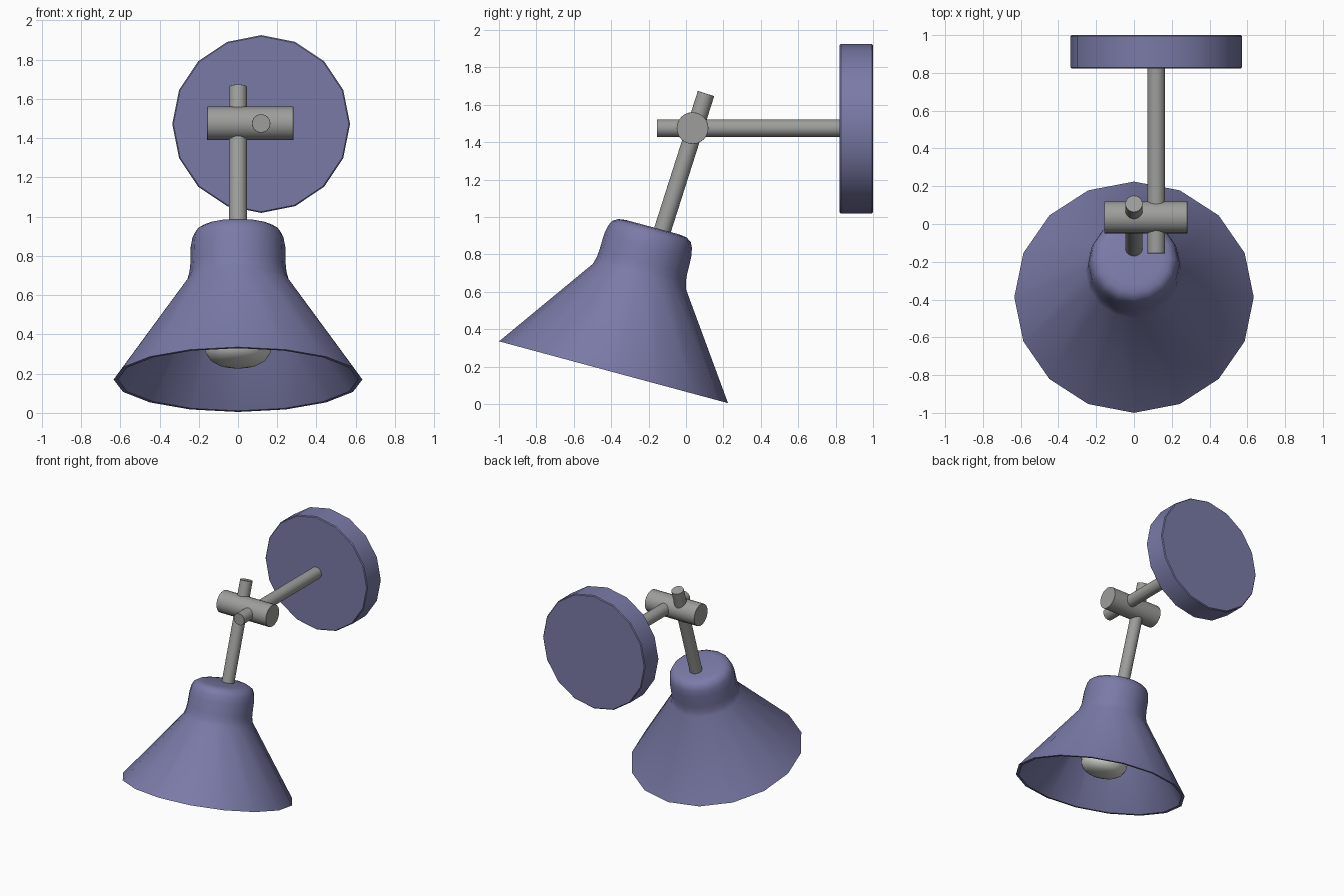
import bpy, bmesh, math
from mathutils import Vector

if "Cube" in bpy.data.objects:
    bpy.data.objects.remove(bpy.data.objects["Cube"])


def material(name, rgb):
    m = bpy.data.materials.new(name)
    m.diffuse_color = (*rgb, 1.0)
    m.use_nodes = True
    m.node_tree.nodes["Principled BSDF"].inputs["Base Color"].default_value = m.diffuse_color
    return m


BLUE = material("dusty_blue_enamel", (0.195, 0.195, 0.39))
STEEL = material("grey_metal", (0.34, 0.34, 0.33))
WHITE = material("bulb_white", (0.68, 0.68, 0.65))


def lathe(name, profile, origin, axis, sides, mat, angle=40):
    """Revolve (radius, height) points around an axis; radius 0 makes a pole."""
    axis = Vector(axis).normalized()
    ref = Vector((1, 0, 0)) if abs(axis.x) < 0.9 else Vector((0, 0, 1))
    u = (ref - axis * ref.dot(axis)).normalized()
    v = axis.cross(u)
    origin = Vector(origin)
    bm = bmesh.new()
    rings = []
    for r, h in profile:
        base = origin + axis * h
        if r == 0:
            rings.append([bm.verts.new(base)])
        else:
            rings.append([bm.verts.new(base + r * (u * math.cos(t) + v * math.sin(t)))
                          for t in (2 * math.pi * i / sides for i in range(sides))])
    for a, b in zip(rings, rings[1:]):
        for i in range(sides):
            j = (i + 1) % sides
            if len(a) == 1:
                bm.faces.new((a[0], b[j], b[i]))
            elif len(b) == 1:
                bm.faces.new((a[i], a[j], b[0]))
            else:
                bm.faces.new((a[i], a[j], b[j], b[i]))
    bmesh.ops.recalc_face_normals(bm, faces=bm.faces)
    mesh = bpy.data.meshes.new(name)
    bm.to_mesh(mesh)
    bm.free()
    mesh.materials.append(mat)
    ob = bpy.data.objects.new(name, mesh)
    bpy.context.collection.objects.link(ob)
    bpy.ops.object.select_all(action='DESELECT')
    ob.select_set(True)
    bpy.context.view_layer.objects.active = ob
    bpy.ops.object.shade_smooth_by_angle(angle=math.radians(angle))
    return ob


def rod(name, start, end, radius, mat, sides=24, bevel=0.004):
    """Closed cylinder with a tiny edge bevel."""
    start, end = Vector(start), Vector(end)
    n = (end - start).length
    profile = [(0, 0), (radius - bevel, 0), (radius, bevel),
               (radius, n - bevel), (radius - bevel, n), (0, n)]
    return lathe(name, profile, start, end - start, sides, mat)


# Tilted shade: outer skin from crown to rim, then the inner skin back up
tilt = math.radians(15.1)
shade_axis = (0, math.sin(tilt), math.cos(tilt))
rim_centre = (0, -0.3875, 0.17)
shade = [(0, 0.803), (0.15, 0.803), (0.19, 0.797), (0.217, 0.78), (0.232, 0.75),
         (0.241, 0.70), (0.243, 0.61), (0.247, 0.57), (0.258, 0.53), (0.634, 0.0),
         (0.612, 0.0), (0.238, 0.525), (0.225, 0.60), (0.222, 0.70),
         (0.19, 0.775), (0, 0.783)]
lathe("shade", shade, rim_centre, shade_axis, 16, BLUE)

# Bulb inside the shade
bulb = [(0, 0.072), (0.06, 0.075), (0.11, 0.088), (0.145, 0.11), (0.167, 0.145),
        (0.172, 0.19), (0.163, 0.25), (0.13, 0.33), (0.09, 0.42), (0.075, 0.50),
        (0.075, 0.78), (0, 0.78)]
lathe("bulb", bulb, rim_centre, shade_axis, 20, WHITE)

# Stem, pivot barrel and wall arm
rod("stem", (0, -0.145, 0.87), (0, 0.107, 1.66), 0.046, STEEL, bevel=0.001)
rod("pivot_barrel", (-0.157, 0.035, 1.475), (0.282, 0.035, 1.475), 0.085, STEEL, bevel=0.001)
rod("wall_arm", (0.118, -0.155, 1.475), (0.118, 0.85, 1.475), 0.047, STEEL, bevel=0.001)

# Round wall plate
rod("wall_plate", (0.118, 0.822, 1.472), (0.118, 1.0, 1.472), 0.453, BLUE, sides=16, bevel=0.006)
